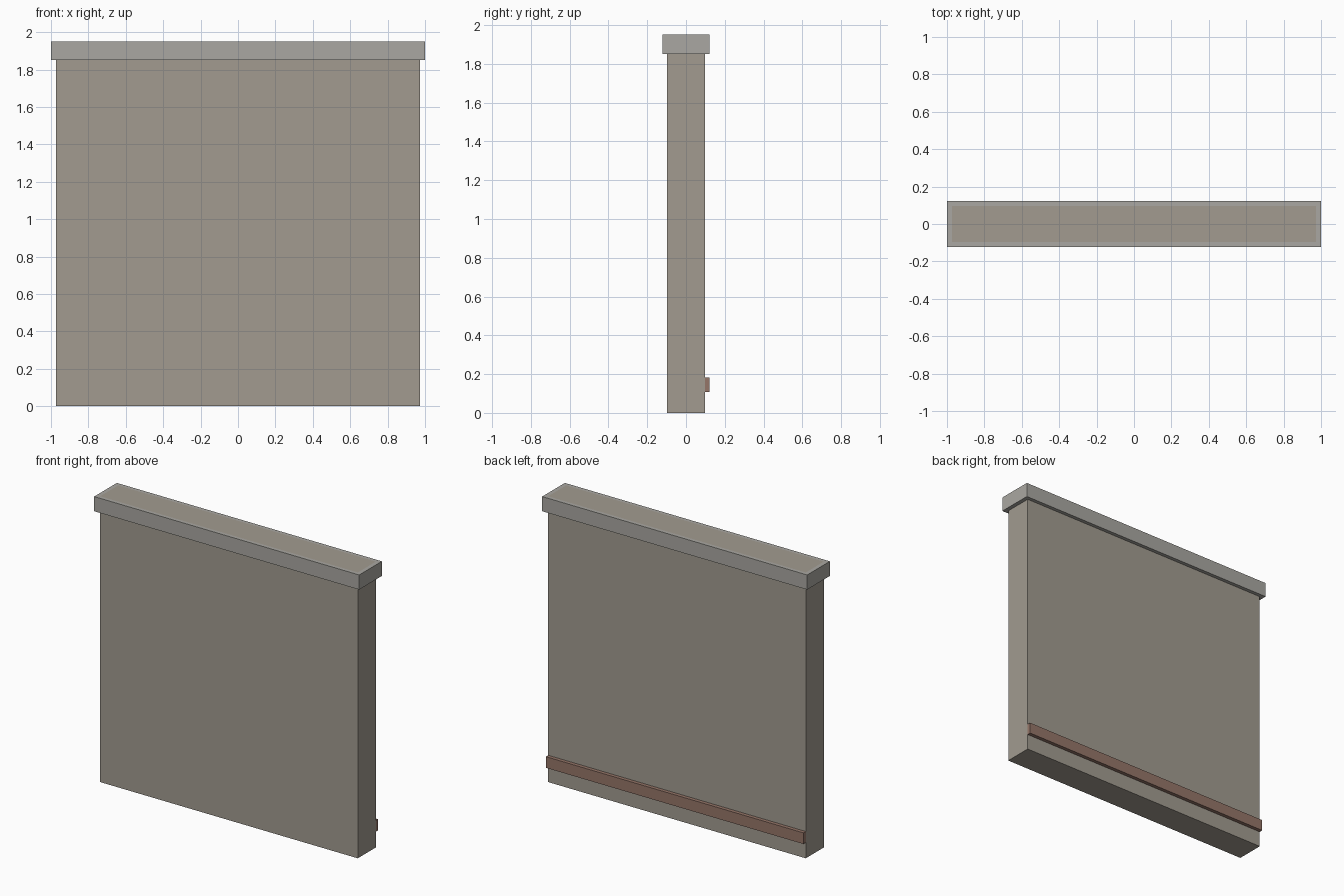
import bpy

if "Cube" in bpy.data.objects:
    bpy.data.objects.remove(bpy.data.objects["Cube"])


def material(name, color):
    mat = bpy.data.materials.new(name)
    mat.diffuse_color = (*color, 1)
    mat.use_nodes = True
    mat.node_tree.nodes["Principled BSDF"].inputs["Base Color"].default_value = mat.diffuse_color
    return mat


def box(name, x, y, z, mat):
    """Box from (min, max) ranges on each axis."""
    ranges = (x, y, z)
    bpy.ops.mesh.primitive_cube_add(size=1, location=[(a + b) / 2 for a, b in ranges])
    obj = bpy.context.object
    obj.name = name
    obj.scale = [b - a for a, b in ranges]
    bpy.ops.object.transform_apply(location=False, rotation=False, scale=True)
    obj.data.materials.append(mat)
    return obj


plaster = material("plaster", (0.36, 0.33, 0.28))
stone = material("stone", (0.40, 0.39, 0.36))
wood = material("red_brown_trim", (0.30, 0.18, 0.14))

# Wall slab, running up through the cap to its top
box("wall", (-0.972, 0.972), (-0.097, 0.097), (0, 1.95), plaster)

# Overhanging cap
box("wall_cap", (-1, 1), (-0.122, 0.122), (1.85, 1.95), stone)

# Trim strip low on the back face
box("back_trim", (-0.972, 0.972), (0.097, 0.122), (0.107, 0.183), wood)
